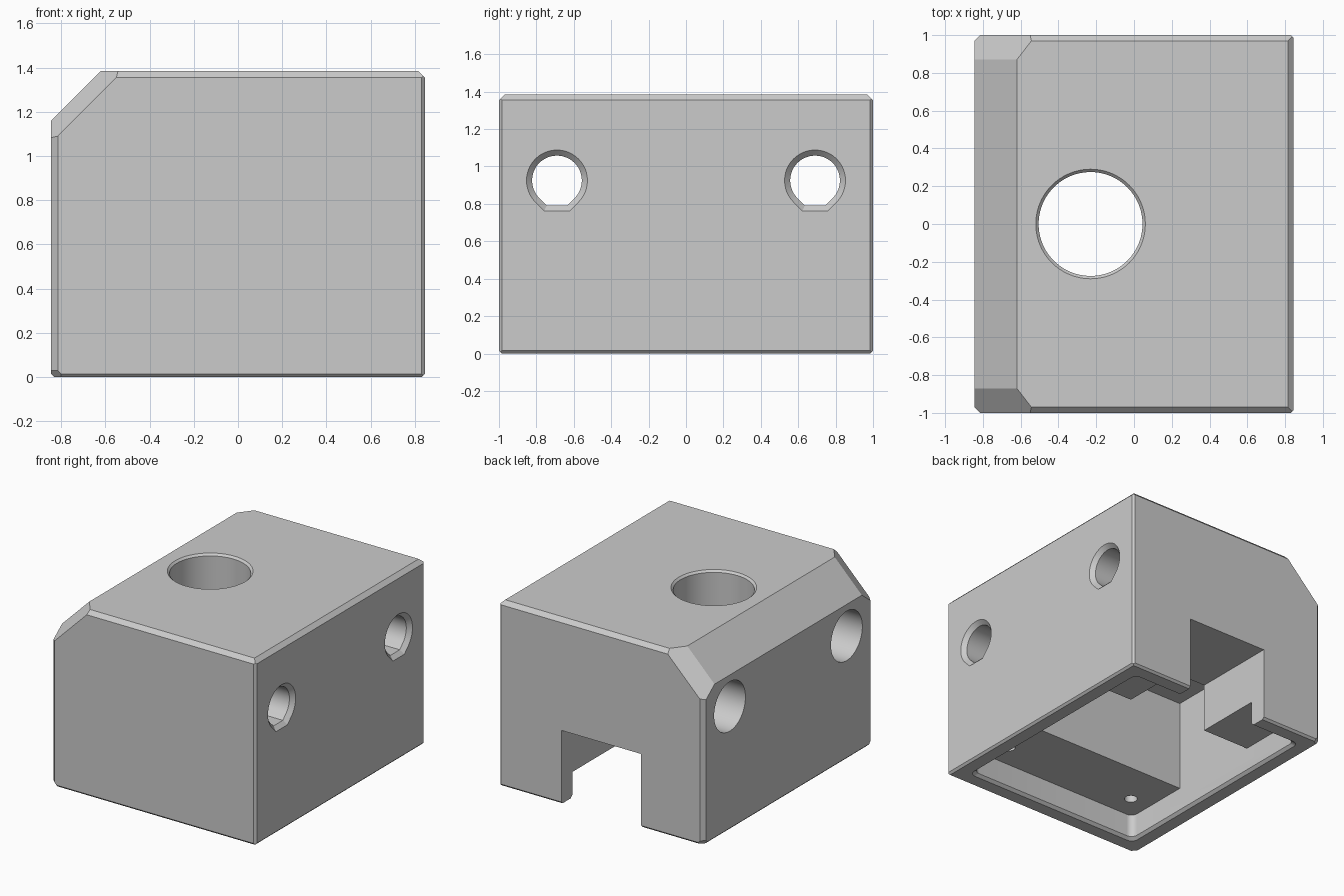
import bpy, bmesh
from math import sin, cos, pi, radians
from mathutils import Vector

if "Cube" in bpy.data.objects:
    bpy.data.objects.remove(bpy.data.objects["Cube"])

HX, HY, H = 0.845, 1.0, 1.385          # half length, half width, height
CX, CY, WELL = 0.715, 0.87, 0.36       # cavity half sizes
LEDGE, CEILING = 0.19, 0.865
BOLT_Y, BOLT_Z = 0.69, 0.925

grey = bpy.data.materials.new("light_grey")
grey.use_nodes = True
grey.diffuse_color = (0.6, 0.6, 0.6, 1)
grey.node_tree.nodes["Principled BSDF"].inputs["Base Color"].default_value = (0.6, 0.6, 0.6, 1)


def make_object(name, bm):
    bmesh.ops.recalc_face_normals(bm, faces=bm.faces)
    mesh = bpy.data.meshes.new(name)
    bm.to_mesh(mesh)
    bm.free()
    mesh.materials.append(grey)
    obj = bpy.data.objects.new(name, mesh)
    bpy.context.collection.objects.link(obj)
    return obj


def loft(name, rings):
    """Closed solid through rings of equal point count."""
    bm = bmesh.new()
    loops = [[bm.verts.new(p) for p in ring] for ring in rings]
    n = len(loops[0])
    for a, b in zip(loops, loops[1:]):
        for i in range(n):
            j = (i + 1) % n
            bm.faces.new((a[i], a[j], b[j], b[i]))
    bm.faces.new(loops[0])
    bm.faces.new(loops[-1])
    return make_object(name, bm)


def box(name, lo, hi):
    ring = [(lo[0], lo[1]), (hi[0], lo[1]), (hi[0], hi[1]), (lo[0], hi[1])]
    return loft(name, [[(x, y, z) for x, y in ring] for z in (lo[2], hi[2])])


def circle_z(x, y, z, r, n=64):
    return [(x + r * cos(2 * pi * i / n), y + r * sin(2 * pi * i / n), z) for i in range(n)]


def circle_x(x, y, z, r, n=64):
    return [(x, y + r * cos(2 * pi * i / n), z + r * sin(2 * pi * i / n)) for i in range(n)]


def teardrop_x(x, y, z, r):
    """Circle with a flat, 45 degree sided bottom."""
    pts = [(cos(radians(a)), sin(radians(a))) for a in range(-45, 226, 6)]
    flat = 2 ** 0.5 - 1
    pts += [(-flat, -1), (flat, -1)]
    return [(x, y + r * a, z + r * b) for a, b in pts]


def rounded_rect(hx, hy, z, r=0.05, n=8):
    pts = []
    for k, (sx, sy) in enumerate([(1, 1), (-1, 1), (-1, -1), (1, -1)]):
        for i in range(n + 1):
            a = (k + i / n) * pi / 2
            pts.append((sx * (hx - r) + r * cos(a), sy * (hy - r) + r * sin(a), z))
    return pts


# Outer housing: a block trimmed by chamfer planes
bm = bmesh.new()
bmesh.ops.create_cube(bm, size=1)
for v in bm.verts:
    v.co = Vector((v.co.x * 2 * HX, v.co.y * 2 * HY, (v.co.z + 0.5) * H))


def trim(point, normal):
    cut = bmesh.ops.bisect_plane(bm, geom=bm.verts[:] + bm.edges[:] + bm.faces[:], dist=1e-5,
                                 plane_co=point, plane_no=normal, clear_outer=True)
    edges = [e for e in cut["geom_cut"] if isinstance(e, bmesh.types.BMEdge)]
    bmesh.ops.edgeloop_fill(bm, edges=edges)


trim((-HX, 0, 1.16), (-1, 0, 1))
trim((HX, 0, H - 0.03), (1, 0, 1))
for s in (-1, 1):
    trim((0, s * HY, H - 0.03), (0, s, 1))
    trim((-HX, s * 0.87, 1.16), (-1, s * 0.77, 1))
    trim((HX - 0.015, s * HY, 0), (1, s, 0))
    trim((-HX + 0.03, s * HY, 0), (-1, s, 0))
    trim((0, s * HY, 0.015), (0, s, -1))
    trim((s * HX, 0, 0.015), (s, 0, -1))
    trim((-HX, s * HY, 0.06), (-1, s, -1))
housing = make_object("housing", bm)

# Bottom opening with chamfered lip, central well and rear notch
cutters = [
    loft("opening_cutter", [rounded_rect(CX + 0.04, CY + 0.04, -0.02),
                            rounded_rect(CX, CY, 0.02),
                            rounded_rect(CX, CY, LEDGE)]),
    box("well_cutter", (-CX, -WELL, 0.1), (CX, WELL, CEILING)),
    box("notch_cutter", (-0.33, 0.2, -0.1), (0.33, 1.1, 0.55)),
    # Round hole through the roof
    loft("roof_hole_cutter", [circle_z(-0.23, 0, 0.7, 0.275, 96),
                              circle_z(-0.23, 0, H - 0.015, 0.275, 96),
                              circle_z(-0.23, 0, H + 0.02, 0.31, 96)]),
]

# Cross bolt holes, their head recesses and the base screw holes
for s in (-1, 1):
    y = s * BOLT_Y
    cutters += [
        loft("bolt_hole_cutter", [teardrop_x(-0.7, y, BOLT_Z, 0.133),
                                  teardrop_x(HX - 0.03, y, BOLT_Z, 0.133),
                                  teardrop_x(HX + 0.02, y, BOLT_Z, 0.183)]),
        loft("bolt_head_cutter", [circle_x(-HX - 0.1, y, BOLT_Z, 0.185),
                                  circle_x(-0.5, y, BOLT_Z, 0.185)]),
    ]
    for x in (-0.55, 0.55):
        cutters.append(loft("screw_hole_cutter", [circle_z(x, y, 0.1, 0.045, 32),
                                                  circle_z(x, y, 0.6, 0.045, 32)]))

bpy.ops.object.select_all(action="DESELECT")
bpy.context.view_layer.objects.active = housing
housing.select_set(True)
for cutter in cutters:
    cutter.hide_render = True
    mod = housing.modifiers.new("cut", "BOOLEAN")
    mod.operation = "DIFFERENCE"
    mod.solver = "EXACT"
    mod.object = cutter
    bpy.ops.object.modifier_apply(modifier=mod.name)
    bpy.data.objects.remove(cutter)

bpy.ops.object.shade_smooth_by_angle(angle=radians(25))
